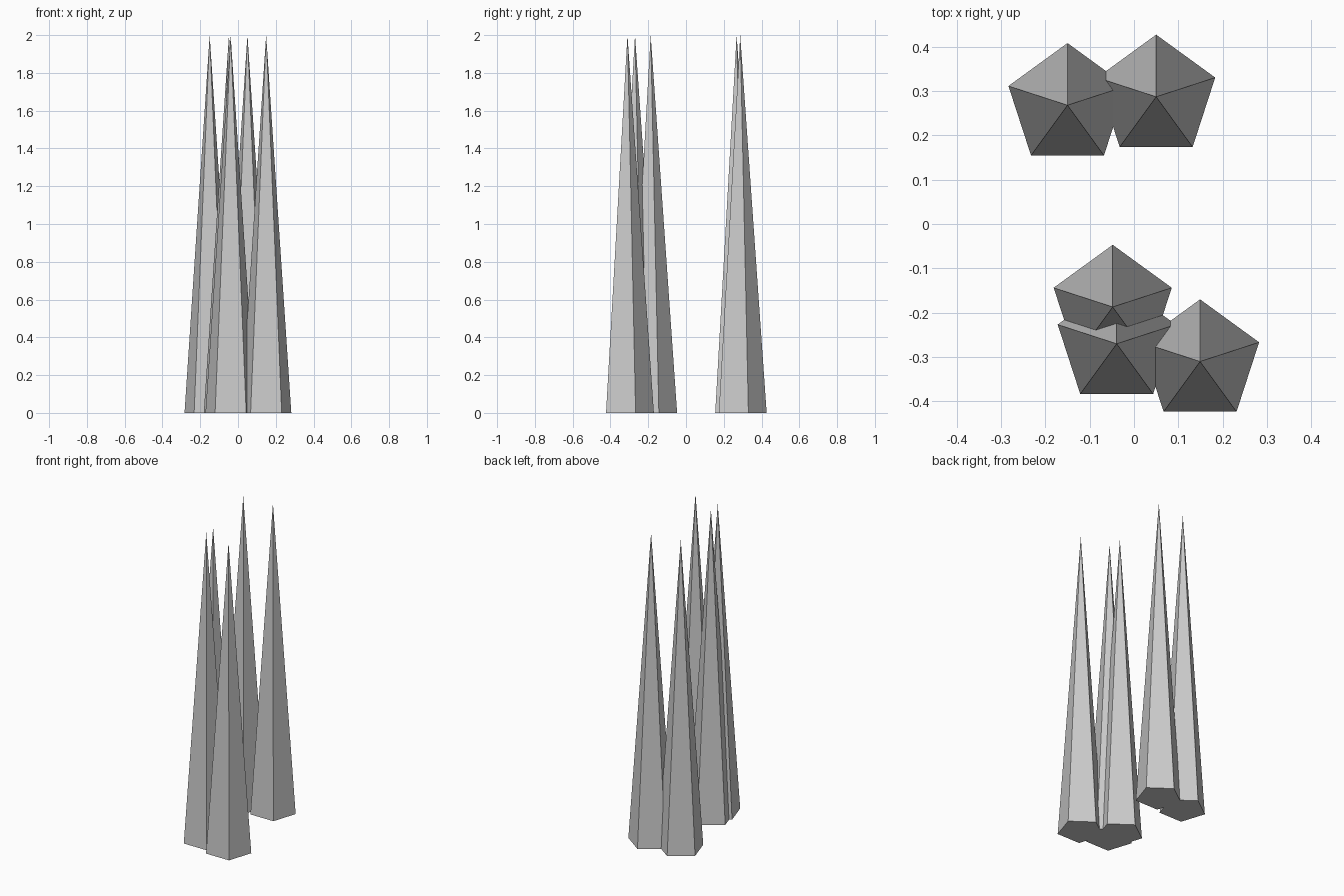
import bpy

if "Cube" in bpy.data.objects:
    bpy.data.objects.remove(bpy.data.objects["Cube"])

HEIGHT = 2.0
RADIUS = 0.14

# Five identical five-sided spikes, one corner of each pointing to the back (+y)
centres = {
    "spike_back_left": (-0.15, 0.268),
    "spike_back_right": (0.05, 0.287),
    "spike_middle": (-0.048, -0.187),
    "spike_front_centre": (-0.039, -0.27),
    "spike_front_right": (0.149, -0.31),
}


def spike(name, x, y):
    bpy.ops.mesh.primitive_cone_add(
        vertices=5, radius1=RADIUS, radius2=0, depth=HEIGHT,
        end_fill_type='NGON', location=(x, y, HEIGHT / 2))
    bpy.context.object.name = name


for name, (x, y) in centres.items():
    spike(name, x, y)
